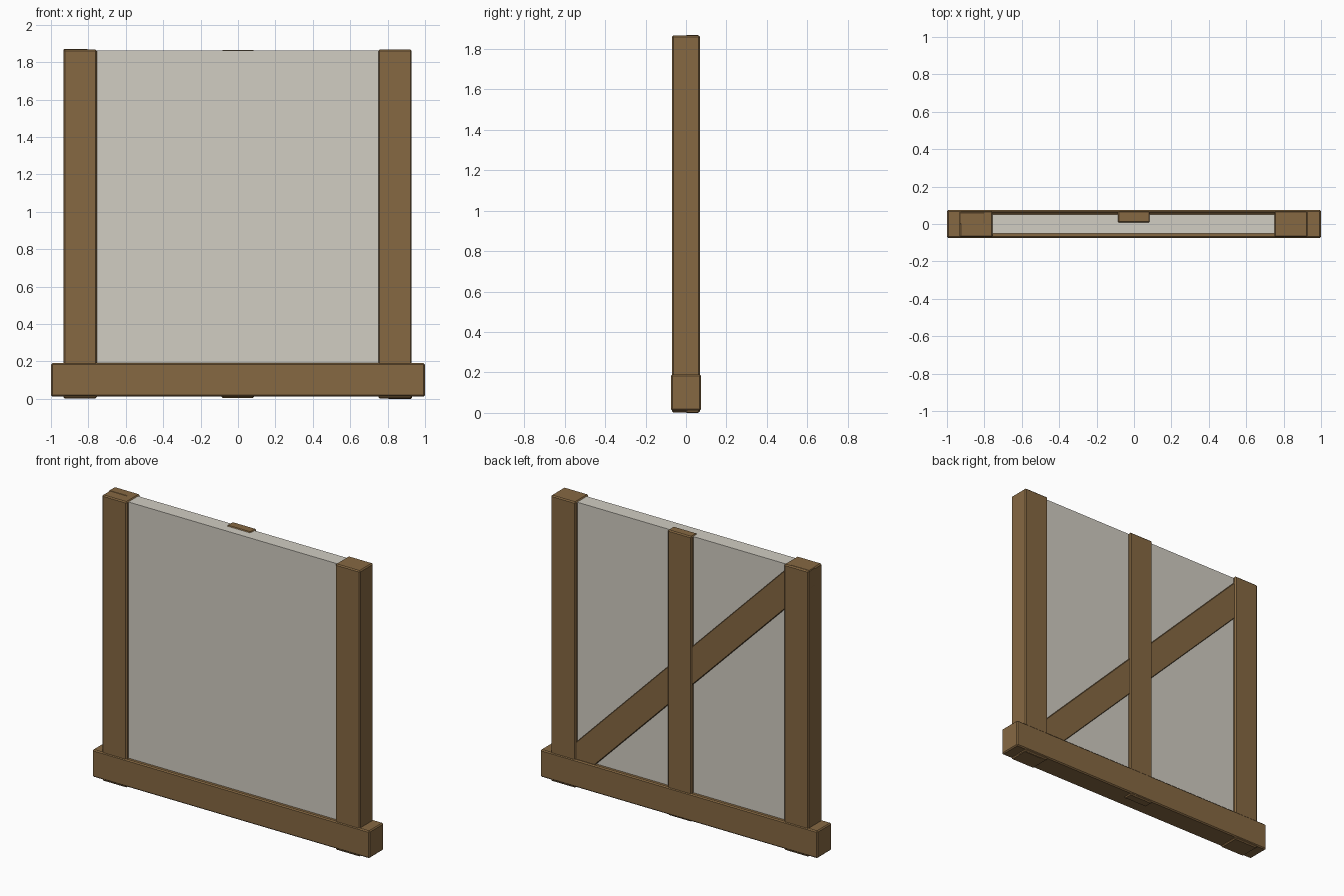
import bpy, bmesh

if "Cube" in bpy.data.objects:
    bpy.data.objects.remove(bpy.data.objects["Cube"])


def material(name, color):
    m = bpy.data.materials.new(name)
    m.diffuse_color = (*color, 1)
    m.use_nodes = True
    m.node_tree.nodes["Principled BSDF"].inputs["Base Color"].default_value = m.diffuse_color
    return m


WOOD = material("timber", (0.24, 0.14, 0.055))
PLASTER = material("plaster", (0.64, 0.61, 0.54))


def slab(name, outline, y0, y1, mat, bevel=0.007):
    """Extrude an x-z outline from y0 to y1, with a small chamfer on the edges."""
    bm = bmesh.new()
    face = bm.faces.new([bm.verts.new((x, y0, z)) for x, z in outline])
    ext = bmesh.ops.extrude_face_region(bm, geom=[face])
    verts = [v for v in ext["geom"] if isinstance(v, bmesh.types.BMVert)]
    bmesh.ops.translate(bm, verts=verts, vec=(0, y1 - y0, 0))
    bmesh.ops.recalc_face_normals(bm, faces=bm.faces[:])
    if bevel:
        bmesh.ops.bevel(bm, geom=bm.edges[:], offset=bevel, segments=1,
                        affect='EDGES')
    me = bpy.data.meshes.new(name)
    bm.to_mesh(me)
    bm.free()
    me.materials.append(mat)
    ob = bpy.data.objects.new(name, me)
    bpy.context.collection.objects.link(ob)
    return ob


def rect(x0, x1, z0, z1):
    return [(x0, z0), (x1, z0), (x1, z1), (x0, z1)]


# Bottom sill beam
slab("sill_beam", rect(-1, 1, 0.012, 0.19), -0.075, 0.075, WOOD)

# Corner posts
for side, x in (("left", -0.844), ("right", 0.839)):
    slab(side + "_post", rect(x - 0.089, x + 0.089, 0.002, 1.867),
         -0.07, 0.07, WOOD)

# Middle stud on the back
slab("middle_stud", rect(-0.088, 0.086, 0.005, 1.866), 0.006, 0.07, WOOD)

# Diagonal brace, its ends trimmed square to the frame corners
slab("diagonal_brace",
     [(-0.934, 1.869), (-0.934, 1.75), (0.80, 0.0),
      (0.929, 0.0), (0.929, 0.12), (-0.80, 1.869)], 0.0, 0.063, WOOD, 0.004)

# Infill panel
slab("infill_panel", rect(-0.8, 0.8, 0.1, 1.861), -0.05, 0.05, PLASTER, 0)
